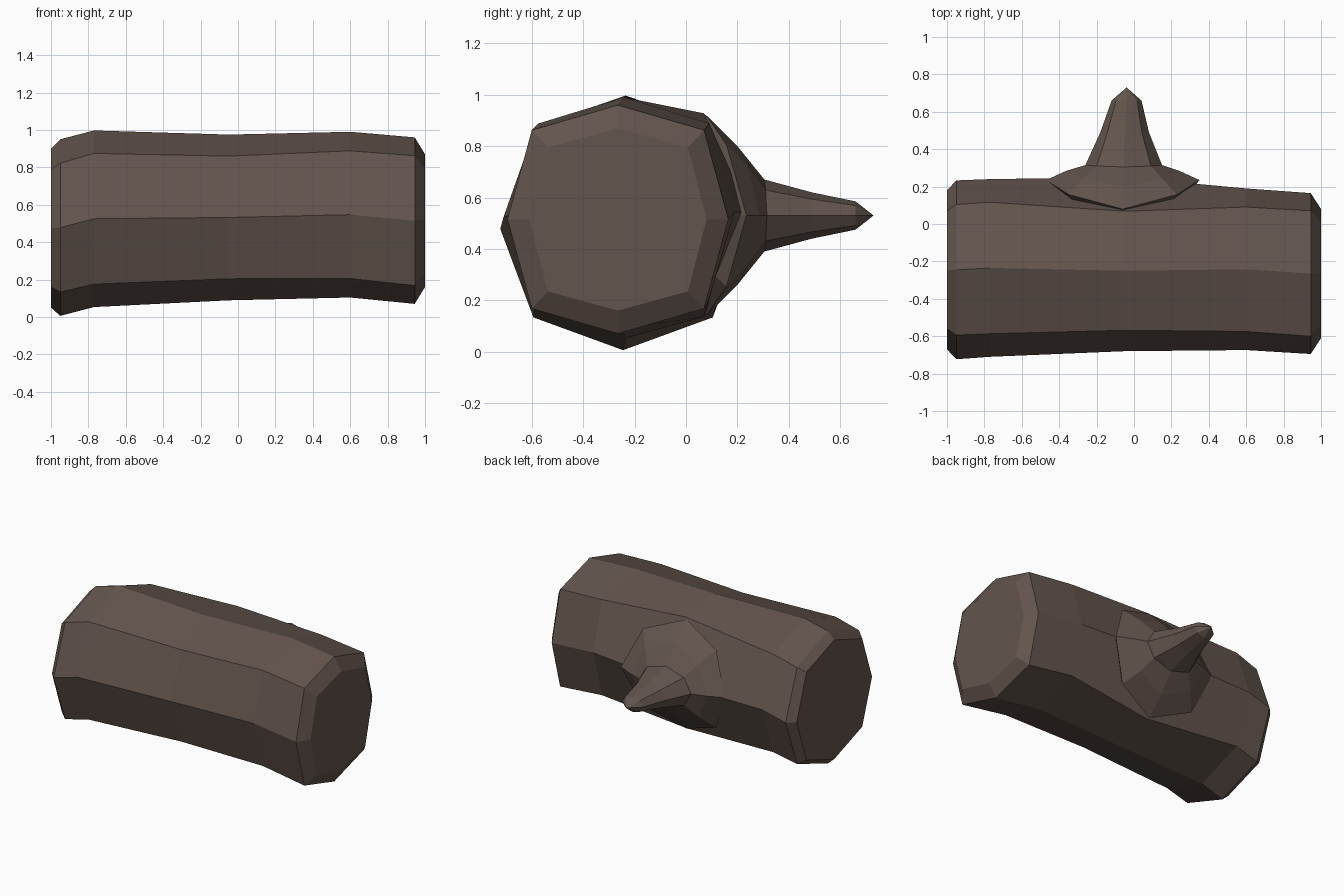
import bpy, bmesh
from math import sin, cos, tau

if "Cube" in bpy.data.objects:
    bpy.data.objects.remove(bpy.data.objects["Cube"])

SIDES = 8
bark = bpy.data.materials.new("bark")
bark.diffuse_color = (0.125, 0.09, 0.075, 1)
bark.use_nodes = True
bark.node_tree.nodes["Principled BSDF"].inputs["Base Color"].default_value = bark.diffuse_color


def loft(name, rings, tip=None):
    """Skin a list of rings; cap the ends flat, or the last one with a point."""
    bm = bmesh.new()
    loops = [[bm.verts.new(p) for p in ring] for ring in rings]
    for a, b in zip(loops, loops[1:]):
        for i in range(SIDES):
            j = (i + 1) % SIDES
            bm.faces.new((a[i], a[j], b[j], b[i]))
    bm.faces.new(loops[0][::-1])
    if tip:
        t = bm.verts.new(tip)
        for i in range(SIDES):
            bm.faces.new((loops[-1][i], loops[-1][(i + 1) % SIDES], t))
    else:
        bm.faces.new(loops[-1])
    bmesh.ops.recalc_face_normals(bm, faces=bm.faces)
    mesh = bpy.data.meshes.new(name)
    bm.to_mesh(mesh)
    bm.free()
    mesh.materials.append(bark)
    obj = bpy.data.objects.new(name, mesh)
    bpy.context.collection.objects.link(obj)
    return obj


angles = [tau * i / SIDES for i in range(SIDES)]


def log_ring(x, cy, cz, ry, rz, k, swell):
    """Octagon with corner fullness k, swollen at the back (+y) for the branch."""
    ring = []
    for i, a in enumerate(angles):
        y, z = cos(a), sin(a)
        if i % 2:                       # diagonal corners
            back = y > 0
            y *= k / abs(y)
            z *= (k + 2.2 * swell * back) / abs(z)
        ring.append((x, cy + ry * y + (swell if i == 0 else 0), cz + rz * z))
    return ring


# Log: x, centre y, centre z, radius y, radius z, corner fullness, back swell
stations = [
    (-1.00, -0.245, 0.475, 0.425, 0.425, 0.74, 0),
    (-0.95, -0.245, 0.478, 0.478, 0.472, 0.73, 0),
    (-0.77, -0.235, 0.525, 0.475, 0.472, 0.74, 0),
    (-0.05, -0.250, 0.532, 0.430, 0.443, 0.74, 0.07),
    (0.60, -0.242, 0.547, 0.432, 0.443, 0.77, 0),
    (0.945, -0.265, 0.515, 0.430, 0.445, 0.78, 0),
    (1.00, -0.265, 0.515, 0.345, 0.355, 0.79, 0),
]
loft("log", [log_ring(*s) for s in stations])

# Branch stub: y, sag of top and bottom towards the log, centre x, radius x, radius z
branch = [
    (0.10, 0.10, -0.06, 0.30, 0.25),    # buried root
    (0.235, 0.155, -0.06, 0.41, 0.39),  # flare wrapping the log
    (0.285, 0.085, -0.06, 0.30, 0.27),
    (0.315, 0.01, -0.055, 0.205, 0.14),
    (0.49, 0.0, -0.05, 0.13, 0.09),
    (0.66, 0.0, -0.04, 0.08, 0.055),
]
loft("branch_stub", [[(cx + rx * cos(a), y - sag * sin(a) ** 2, 0.53 + rz * sin(a)) for a in angles]
                     for y, sag, cx, rx, rz in branch], tip=(-0.04, 0.73, 0.53))
